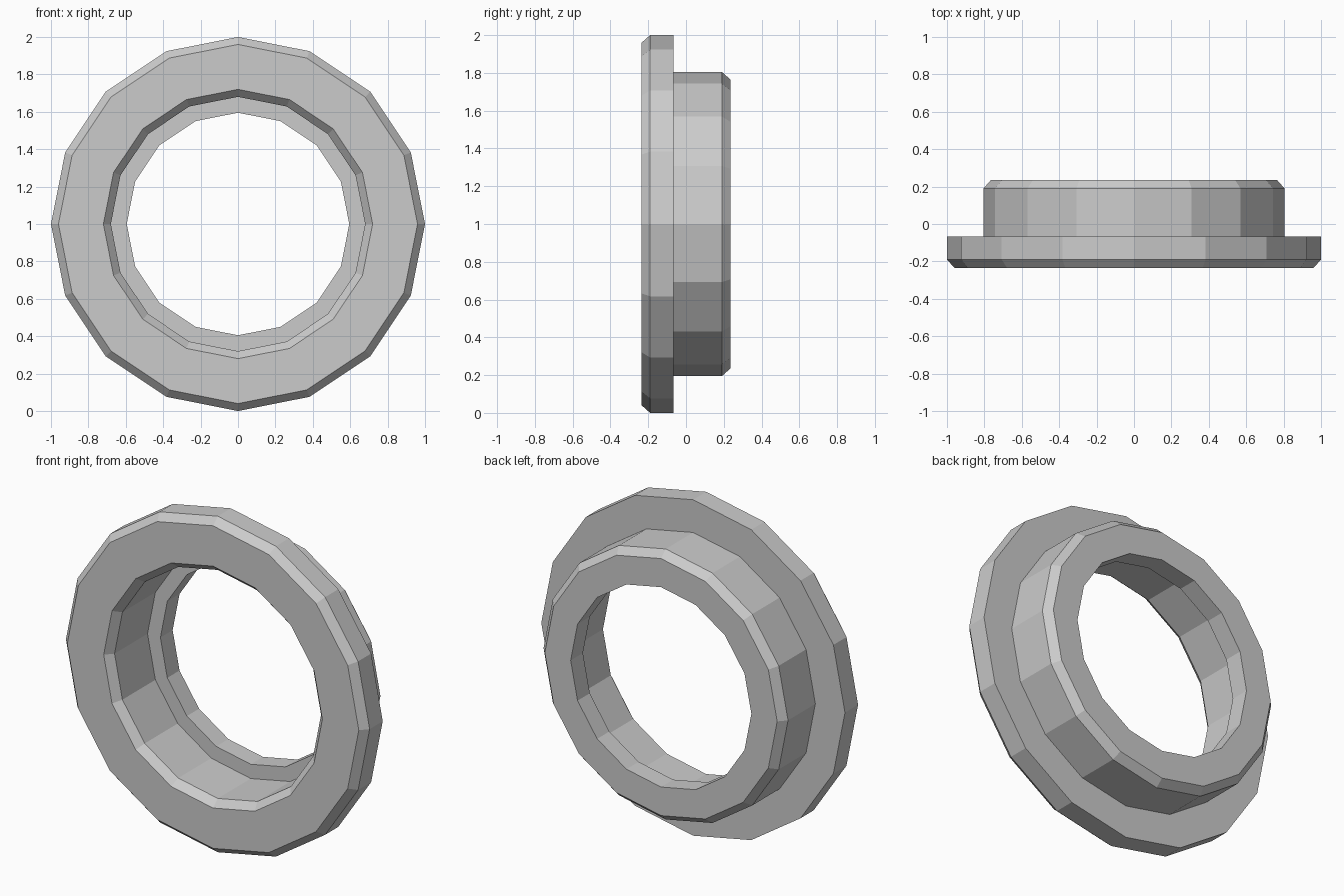
import bpy, bmesh, math

if "Cube" in bpy.data.objects:
    bpy.data.objects.remove(bpy.data.objects["Cube"])

SIDES = 16

# Closed cross-section as (radius, y), running from the front around the outside
profile = [
    (0.96, -0.235), (1.0, -0.19), (1.0, -0.067),       # chamfered flange
    (0.805, -0.067), (0.805, 0.19), (0.765, 0.235),    # barrel with rear chamfer
    (0.595, 0.235), (0.595, 0.12),                     # narrow rear bore
    (0.68, 0.12), (0.68, -0.19), (0.72, -0.235),       # wide bore with front chamfer
]

# Plain grey material
grey = bpy.data.materials.new("light_grey")
grey.diffuse_color = (0.6, 0.6, 0.6, 1)
grey.use_nodes = True
grey.node_tree.nodes["Principled BSDF"].inputs["Base Color"].default_value = grey.diffuse_color

# Flanged ring: revolve the cross-section around the y axis
bm = bmesh.new()
rings = []
for i in range(SIDES):
    a = 2 * math.pi * i / SIDES
    rings.append([bm.verts.new((r * math.cos(a), y, 1 + r * math.sin(a)))
                  for r, y in profile])
n = len(profile)
for i in range(SIDES):
    p, q = rings[i], rings[(i + 1) % SIDES]
    for j in range(n):
        k = (j + 1) % n
        bm.faces.new((p[j], p[k], q[k], q[j]))
bmesh.ops.recalc_face_normals(bm, faces=bm.faces)

mesh = bpy.data.meshes.new("flanged_ring")
bm.to_mesh(mesh)
bm.free()
mesh.materials.append(grey)
ring = bpy.data.objects.new("flanged_ring", mesh)
bpy.context.collection.objects.link(ring)
